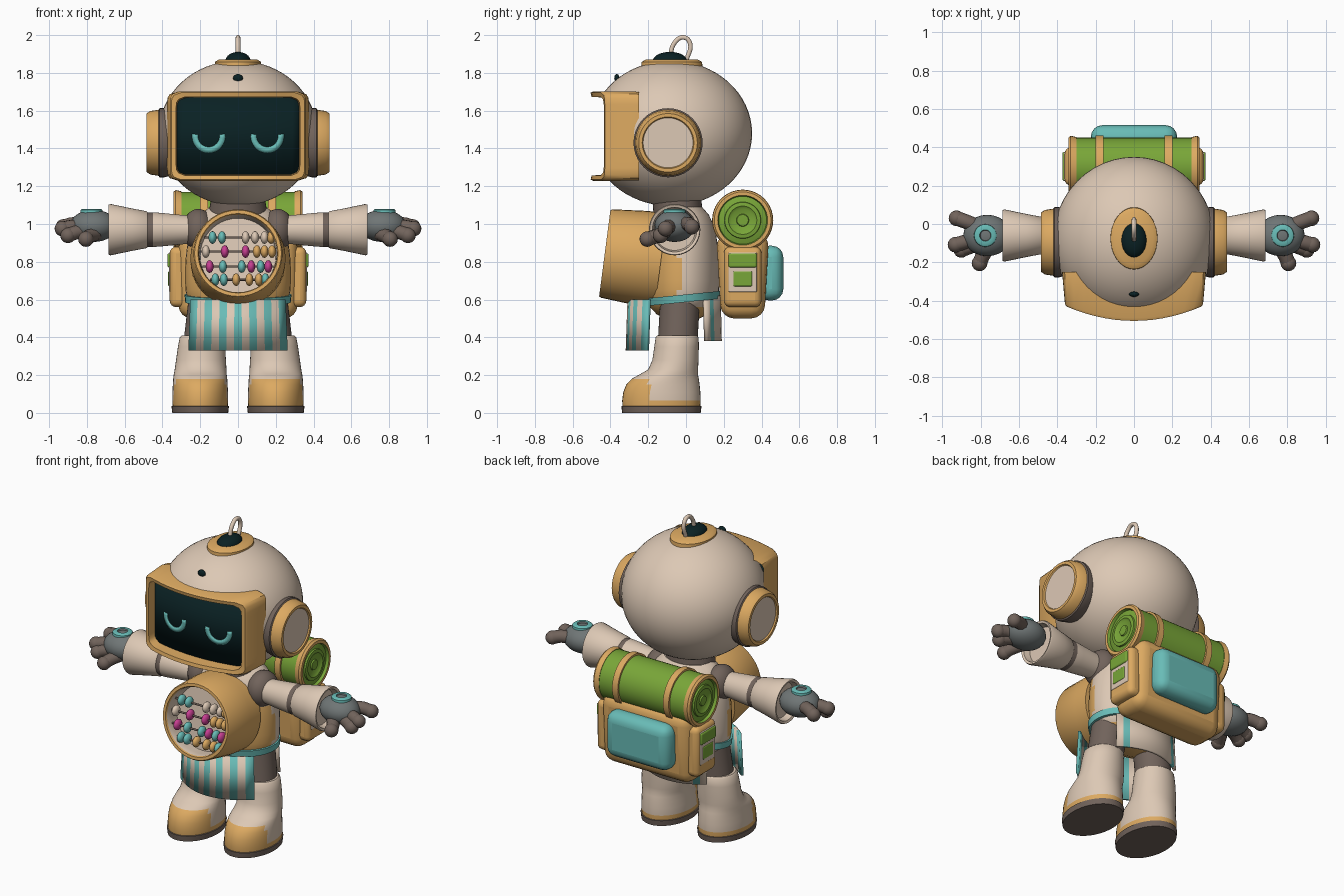
import bpy, bmesh, math
from mathutils import Matrix, Vector

cube = bpy.data.objects.get("Cube")
if cube:
    bpy.data.objects.remove(cube, do_unlink=True)


def material(name, r, g, b):
    m = bpy.data.materials.new(name)
    m.use_nodes = True
    m.diffuse_color = (r, g, b, 1)
    bsdf = next(n for n in m.node_tree.nodes if n.type == 'BSDF_PRINCIPLED')
    bsdf.inputs["Base Color"].default_value = (r, g, b, 1)
    bsdf.inputs["Roughness"].default_value = 0.8
    return m


CREAM = material("cream", .72, .58, .46)
ORANGE = material("warm_orange", .72, .40, .12)
TEAL = material("teal", .14, .50, .47)
DARK = material("dark_glass", .003, .015, .017)
BROWN = material("brown_grey", .165, .125, .105)
GREEN = material("leaf_green", .19, .38, .04)
PINK = material("pink", .58, .05, .29)
GREY = material("glove_grey", .16, .18, .18)
made = []


def finish(name, bm, mats, rule=None, matrix=None, closed=True):
    if rule:
        for f in bm.faces:
            f.material_index = rule(f.calc_center_median())
    if matrix:
        bm.transform(matrix)
    if closed:
        bmesh.ops.recalc_face_normals(bm, faces=bm.faces[:])
    me = bpy.data.meshes.new(name)
    bm.to_mesh(me)
    bm.free()
    for m in mats:
        me.materials.append(m)
    ob = bpy.data.objects.new(name, me)
    bpy.context.collection.objects.link(ob)
    made.append(ob)
    return ob


def bridge(bm, loops):
    for a, b in zip(loops, loops[1:]):
        for i in range(len(a)):
            j = (i + 1) % len(a)
            bm.faces.new((a[i], a[j], b[j], b[i]))


def loft(name, rings, mats, rule=None, matrix=None, n=40):
    """Rings are (z, radius) or (z, cx, cy, rx, ry)."""
    bm, loops = bmesh.new(), []
    for ring in rings:
        z, cx, cy, rx, ry = ring if len(ring) == 5 else (ring[0], 0, 0, ring[1], ring[1])
        loops.append([bm.verts.new((cx + rx * math.cos(math.tau * i / n),
                                    cy + ry * math.sin(math.tau * i / n), z)) for i in range(n)])
    bridge(bm, loops)
    bm.faces.new(loops[0])
    bm.faces.new(loops[-1])
    return finish(name, bm, mats, rule, matrix)


def ball(name, c, radii, mats, rule=None, u=24, v=16, matrix=Matrix()):
    bm = bmesh.new()
    bmesh.ops.create_uvsphere(bm, u_segments=u, v_segments=v, radius=1)
    m = matrix @ Matrix.Translation(c) @ Matrix.Diagonal((*radii, 1))
    return finish(name, bm, mats, rule, m)


def box(name, lo, hi, mat, bevel=0.0, taper=1.0):
    lo, hi = Vector(lo), Vector(hi)
    bm = bmesh.new()
    bmesh.ops.create_cube(bm, size=1)
    for v in bm.verts:
        if v.co.z < 0:
            v.co.y *= taper
    ob = finish(name, bm, [mat], None, Matrix.Translation((lo + hi) / 2) @ Matrix.Diagonal((*(hi - lo), 1)))
    if bevel:
        mod = ob.modifiers.new("round", 'BEVEL')
        mod.width, mod.segments = bevel, 4
    return ob


def tube(name, pts, r, mat):
    cu = bpy.data.curves.new(name, 'CURVE')
    cu.dimensions, cu.bevel_depth, cu.bevel_resolution, cu.use_fill_caps = '3D', r, 3, True
    sp = cu.splines.new('BEZIER')
    sp.bezier_points.add(len(pts) - 1)
    for p, co in zip(sp.bezier_points, pts):
        p.co, p.handle_left_type, p.handle_right_type = co, 'AUTO', 'AUTO'
    cu.materials.append(mat)
    ob = bpy.data.objects.new(name, cu)
    bpy.context.collection.objects.link(ob)


def sheet(name, cols, mats, index, thick):
    """Strip of quads between pairs of points, with thickness."""
    bm = bmesh.new()
    vs = [(bm.verts.new(a), bm.verts.new(b)) for a, b in cols]
    for i, ((a, b), (c, d)) in enumerate(zip(vs, vs[1:])):
        bm.faces.new((a, c, d, b)).material_index = index(i)
    ob = finish(name, bm, mats, closed=False)
    mod = ob.modifiers.new("thickness", 'SOLIDIFY')
    mod.thickness, mod.offset = thick, 0
    return ob


def along_x(side, y, z):
    return Matrix.Translation((0, y, z)) @ Matrix.Rotation(side * math.pi / 2, 4, 'Y')


# Head with a cut for the screen
head = ball("head", (0, -.08, 1.48), (.42, .43, .385), [CREAM], u=48, v=32)
cutter = box("screen_cutter", (-.34, -.8, 1.245), (.34, -.345, 1.685), CREAM)
cutter.hide_render = True
cutter.hide_set(True)
made.remove(cutter)
cut = head.modifiers.new("screen_cut", 'BOOLEAN')
cut.object, cut.operation, cut.solver = cutter, 'DIFFERENCE', 'EXACT'


# Screen frame: rounded rectangles bowed forward in the middle
def frame_loop(bm, hx, hz, y, bow, r=.045, k=14):
    side = [(-1 + 2 * i / k, -1) for i in range(k)]
    square = [p for q in range(4) for p in
              [((x, z), (-z, x), (-x, -z), (z, -x))[q] for x, z in side]]
    out = []
    for x, z in square:
        p = Vector((x * hx, z * hz))
        q = Vector((max(r - hx, min(hx - r, p.x)), max(r - hz, min(hz - r, p.y))))
        p = q + (p - q).normalized() * r
        out.append(bm.verts.new((p.x, y + bow * (p.x / .34) ** 2, 1.465 + p.y)))
    return out


bm = bmesh.new()
bridge(bm, [frame_loop(bm, *a) for a in ((.375, .235, -.25, 0), (.36, .237, -.49, .065),
                                         (.352, .23, -.505, .07), (.328, .208, -.5, .07),
                                         (.322, .203, -.41, .05))])
finish("screen_frame", bm, [ORANGE])


def glass_y(x):
    return -.425 + .05 * (x / .33) ** 2


xs = [-.336 + .048 * i for i in range(15)]
sheet("screen", [((x, glass_y(x), 1.255), (x, glass_y(x), 1.675)) for x in xs], [DARK], lambda i: 0, .006)

for side, label in ((1, "left"), (-1, "right")):
    # Closed eye
    arc = []
    for i in range(17):
        t = math.radians(172 + 196 * i / 16)
        arc.append([(side * .155 + r * math.cos(t), glass_y(side * .155 + r * math.cos(t)) - .007,
                     1.465 + r * math.sin(t)) for r in (.088, .057)])
    sheet(label + "_eye", arc, [TEAL], lambda i: 0, .006)
    # Ear pad
    loft(label + "_ear", [(.34, .17), (.39, .183), (.415, .183), (.42, .175), (.465, .168), (.484, .155),
                          (.484, .137), (.476, .132)], [BROWN, ORANGE, CREAM],
         lambda c: 0 if c.z < .418 else 2 if c.xy.length < .1 else 1, along_x(side, -.095, 1.43))

# Crown
loft("crown_plate", [(1.80, 0, -.075, .125, .165), (1.858, 0, -.075, .122, .16), (1.872, 0, -.075, .1, .135)], [ORANGE])
ball("crown_dome", (0, -.085, 1.865), (.066, .09, .046), [DARK])
tube("antenna_loop", [(0, -.085, 1.89), (0, -.06, 1.96), (0, -.015, 1.988), (0, .02, 1.96), (0, 0, 1.86)], .0125, CREAM)
ball("forehead_sensor", (0, -.366, 1.772), (.026, .014, .022), [DARK], u=16, v=10)

# Torso
widths = [(.49, .10), (.52, .19), (.56, .245), (.6, .268), (.65, .278), (.7, .28), (.76, .28), (.82, .277),
          (.88, .27), (.94, .257), (1.0, .235), (1.05, .2), (1.09, .15)]
loft("torso", [(z, 0, -.02, r, r * .7) for z, r in widths], [CREAM, ORANGE],
     lambda c: 1 if c.z < .57 or (c.y < -.01 - .35 * abs(c.z - .72) and c.z < .9) else 0)
loft("neck", [(1.03, 0, -.04, .16, .13), (1.15, 0, -.05, .14, .13)], [BROWN])
loft("belt", [(-.02, 0, 0, .279, .2), (.02, 0, 0, .283, .203), (.02, 0, 0, .26, .18)], [TEAL],
     matrix=Matrix.Translation((0, -.02, .605)) @ Matrix.Rotation(.1, 4, 'X'))

# Chest drum holding the counting frame
drum = Matrix.Translation((0, -.43, .845)) @ Matrix.Rotation(math.pi / 2 - .13, 4, 'X')
loft("chest_drum", [(-.3, .252), (-.2, .252), (-.01, .236), (0, .23), (0, .212), (-.01, .207), (-.05, .203), (-.1, .2)],
     [ORANGE, CREAM], lambda c: 1 if c.xy.length < .206 and c.z > -.2 else 0, drum)
rows = [(.09, "t-.135 t-.085 c.04 c.09 c.14 o.175"), (.015, "c-.17 p-.07 p.04 o.1 o.14 o.18"),
        (-.065, "p-.15 t-.08 t.02 p.07 t.12 p.16"), (-.135, "t-.12 t-.075 o-.01 o.06 o.11 t.145")]
paint = {"t": TEAL, "c": CREAM, "o": ORANGE, "p": PINK}
for v, beads in rows:
    half = math.sqrt(.2 ** 2 - v ** 2)
    loft("bead_rod", [(-half, .006), (half, .006)], [BROWN], n=10,
         matrix=drum @ Matrix.Translation((0, v, -.045)) @ Matrix.Rotation(math.pi / 2, 4, 'Y'))
    for b in beads.split():
        ball("bead", (float(b[1:]), v, -.045), (.021, .034, .034), [paint[b[0]]], u=14, v=10, matrix=drum)


# Apron panels
def panel(name, half, y, bow, z0, z1, index):
    xs = [half * (2 * i / 13 - 1) for i in range(14)]
    if y > 0:
        xs.reverse()
    sheet(name, [((x, y + bow * (x / half) ** 2, z0), (x * .96, y * .97 + bow * (x / half) ** 2, z1)) for x in xs],
          [CREAM, TEAL], index, .016)


panel("front_apron", .258, -.312, .11, .33, .6, lambda i: (i + 1) % 2)
panel("back_apron", .22, .182, -.08, .38, .62, lambda i: int(i in (1, 11)))

# Backpack and bedroll
box("backpack", (-.315, .16, .50), (.315, .44, .95), ORANGE, .07, .82)
box("back_pouch", (-.225, .38, .595), (.225, .515, .885), TEAL, .06)
loft("bedroll", [(-.325, .13), (-.31, .15), (.31, .15), (.325, .13)], [GREEN], matrix=along_x(1, .30, 1.02))
for side, label in ((1, "left"), (-1, "right")):
    roll = along_x(side, .30, 1.02)
    loft(label + "_roll_rim", [(.30, .153), (.33, .16), (.342, .15), (.342, .132), (.32, .125)],
         [ORANGE, GREEN], lambda c: int(c.xy.length < .13), roll)
    loft(label + "_roll_spiral", [(.31, .1), (.335, .095), (.338, .075), (.327, .06)], [GREEN], None, roll)
    loft(label + "_roll_core", [(.31, .04), (.335, .03)], [GREEN], None, roll)
    loft(label + "_roll_strap", [(.16, .15), (.16, .162), (.2, .162), (.2, .15)], [ORANGE], None, roll)

    def side_box(name, x0, x1, y0, y1, z0, z1, mat, bevel):
        a, b = sorted((side * x0, side * x1))
        box(label + name, (a, y0, z0), (b, y1, z1), mat, bevel)
    side_box("_pocket", .27, .362, .2, .4, .56, .88, ORANGE, .035)
    side_box("_pocket_trim", .35, .366, .225, .375, .64, .85, CREAM, .006)
    side_box("_pocket_patch", .355, .370, .25, .35, .67, .75, GREEN, .006)
    side_box("_pocket_flap", .35, .374, .225, .375, .77, .845, GREEN, .01)

    # Arm with flared cuff
    arm = along_x(side, -.06, .97)
    ball(label + "_shoulder", (side * .21, -.05, .97), (.085, .11, .11), [BROWN])
    loft(label + "_upper_arm", [(.2, .07), (.3, .078), (.4, .088), (.45, .092), (.51, .09)], [CREAM, BROWN],
         lambda c: int(c.z > .45), arm)
    loft(label + "_cuff", [(.475, .088), (.485, .098), (.56, .112), (.675, .136), (.685, .132), (.68, .118), (.64, .11)],
         [CREAM], None, arm)
    # Glove
    ball(label + "_palm", (side * .765, -.06, .99), (.125, .108, .085), [GREY])
    loft(label + "_glove_ring", [(1.03, .062), (1.074, .058), (1.08, .05), (1.08, .03), (1.07, .026)], [TEAL, GREY],
         lambda c: int(c.xy.length < .028), Matrix.Translation((side * .775, -.06, 0)), n=28)
    fingers = [[(.8, -.02, .99), (.87, .01, 1.0), (.925, .03, .985)],
               [(.8, -.06, .97), (.87, -.09, .985), (.93, -.108, .975)],
               [(.78, -.09, .97), (.86, -.12, .955), (.90, -.135, .94)],
               [(.74, -.1, .955), (.785, -.16, .935), (.805, -.205, .92)]]
    for pts in fingers:
        pts = [(side * x, y, z) for x, y, z in pts]
        tube(label + "_finger", pts, .038, BROWN)
        ball(label + "_fingertip", pts[-1], (.041, .041, .041), [BROWN], u=16, v=10)

    # Leg and boot
    loft(label + "_leg", [(.36, side * .185, -.045, .105, .105), (.62, side * .15, -.03, .11, .105)], [BROWN])
    boot = [(0, .2, -.13, .148, .208), (.035, .2, -.13, .152, .212), (.036, .2, -.13, .146, .206),
            (.065, .2, -.13, .148, .208), (.11, .2, -.128, .147, .204), (.15, .2, -.122, .145, .194),
            (.18, .2, -.11, .143, .178), (.205, .2, -.09, .14, .153), (.23, .198, -.068, .137, .132),
            (.28, .196, -.056, .132, .122), (.35, .193, -.05, .125, .118), (.4, .19, -.047, .118, .114),
            (.41, .19, -.047, .108, .105)]
    loft(label + "_boot", [(z, side * x, y, rx, ry) for z, x, y, rx, ry in boot], [CREAM, ORANGE, BROWN],
         lambda c: 2 if c.z < .0358 else 1 if c.z < .065 or (c.y < -.19 and c.z < .19) else 0)

# Smooth shading with sharp creases
bpy.ops.object.select_all(action='DESELECT')
for ob in made:
    ob.select_set(True)
bpy.context.view_layer.objects.active = head
bpy.ops.object.shade_smooth_by_angle(angle=math.radians(40))
